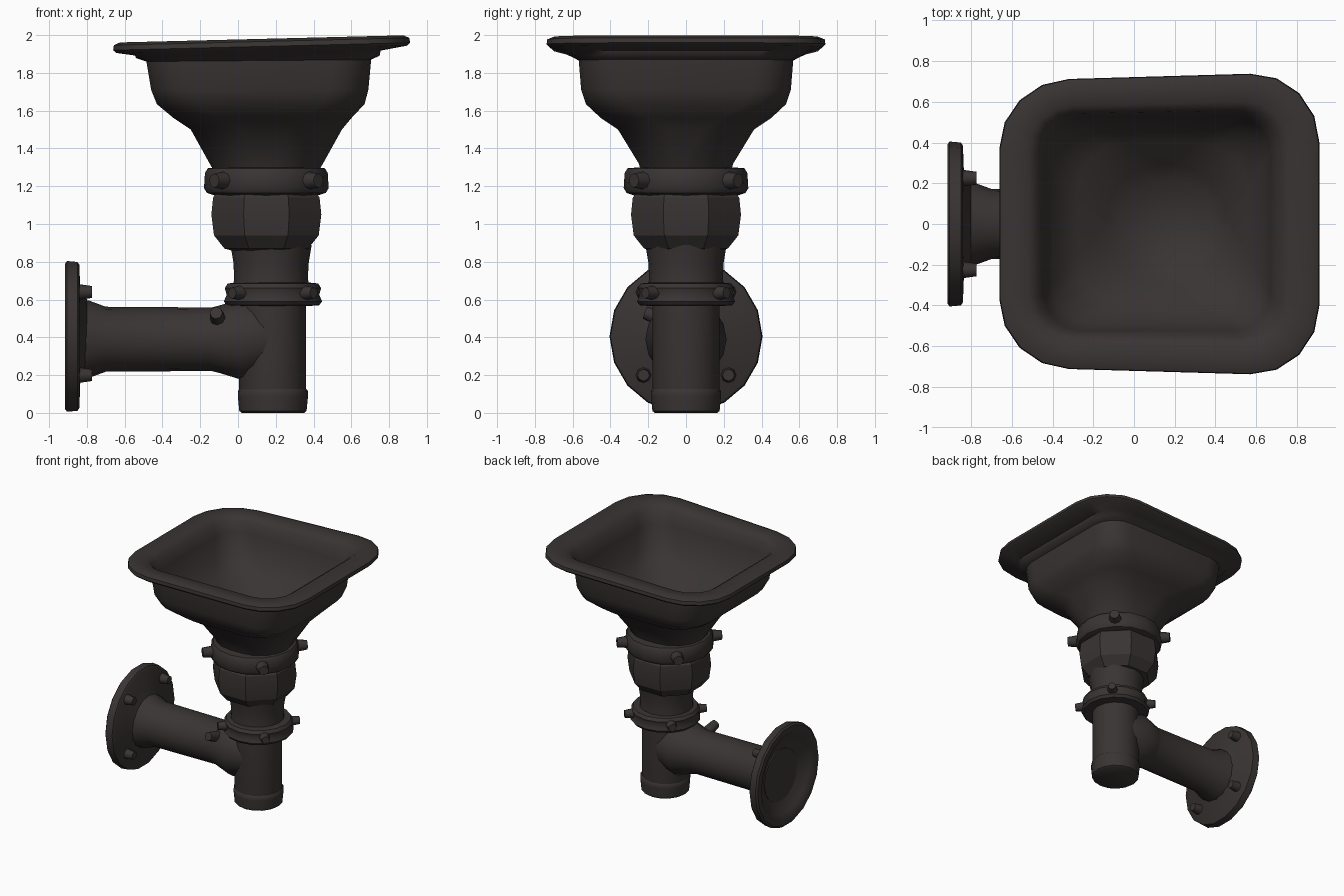
import bpy, bmesh, math
from mathutils import Matrix, Vector

if "Cube" in bpy.data.objects:
    bpy.data.objects.remove(bpy.data.objects["Cube"], do_unlink=True)

iron = bpy.data.materials.new("dark iron")
iron.use_nodes = True
colour = (0.042, 0.034, 0.034, 1)
iron.diffuse_color = colour
iron.node_tree.nodes["Principled BSDF"].inputs["Base Color"].default_value = colour


def finish(name, bm, angle=40):
    bmesh.ops.remove_doubles(bm, verts=bm.verts, dist=0.0005)
    bmesh.ops.recalc_face_normals(bm, faces=bm.faces)
    mesh = bpy.data.meshes.new(name)
    bm.to_mesh(mesh)
    bm.free()
    mesh.materials.append(iron)
    ob = bpy.data.objects.new(name, mesh)
    bpy.context.collection.objects.link(ob)
    bpy.ops.object.select_all(action='DESELECT')
    ob.select_set(True)
    bpy.context.view_layer.objects.active = ob
    bpy.ops.object.shade_smooth_by_angle(angle=math.radians(angle))
    return ob


def skin(name, rings, angle=40):
    """Join rings of points into a capped surface."""
    bm = bmesh.new()
    loops = [[bm.verts.new(p) for p in ring] for ring in rings]
    n = len(loops[0])
    for a, b in zip(loops, loops[1:]):
        for i in range(n):
            j = (i + 1) % n
            bm.faces.new((a[i], a[j], b[j], b[i]))
    bm.faces.new(loops[0])
    bm.faces.new(loops[-1])
    return finish(name, bm, angle)


def rounded_ring(cx, hx, hy, r, z, tilt=0.0, steps=4):
    """Rounded rectangle, a little wider towards +x and tilted up that way."""
    pts = []
    for q, (sx, sy) in enumerate([(1, 1), (-1, 1), (-1, -1), (1, -1)]):
        for s in range(steps + 1):
            a = math.pi / 2 * (q + s / steps)
            x = cx + sx * (hx - r) + r * math.cos(a)
            y = sy * (hy - r) + r * math.sin(a)
            y *= 1 + (1.6 * tilt) * (x - cx)
            pts.append((x, y, z + tilt * (x - cx)))
    return pts


def lathe(name, profile, centre, axis='Z', sides=16, turn=0.0, angle=40):
    """Revolve (radius, distance) pairs about an axis through centre."""
    rings = []
    for r, d in profile:
        ring = []
        for i in range(sides):
            a = 2 * math.pi * i / sides + turn
            u, v = r * math.cos(a), r * math.sin(a)
            p = (u, v, d) if axis == 'Z' else (d, u, v)
            ring.append(Vector(centre) + Vector(p))
        rings.append(ring)
    return skin(name, rings, angle)


def lug(name, place, direction, radius, length):
    """Rounded bolt head pointing along a direction."""
    bm = bmesh.new()
    bmesh.ops.create_cone(bm, cap_ends=True, segments=8, radius1=radius,
                          radius2=radius * 0.75, depth=length)
    turn = Vector(direction).to_track_quat('Z', 'Y').to_matrix().to_4x4()
    bm.transform(Matrix.Translation(place) @ turn)
    return finish(name, bm, 50)


# Square basin: outside, rolled rim, then inside
basin = [
    (0.15, 0.26, 0.23, 0.22, 1.25, 0), (0.15, 0.30, 0.25, 0.24, 1.32, 0),
    (0.15, 0.40, 0.36, 0.27, 1.50, 0), (0.13, 0.47, 0.45, 0.25, 1.56, 0),
    (0.12, 0.55, 0.53, 0.22, 1.635, 0), (0.115, 0.575, 0.555, 0.2, 1.71, 0),
    (0.11, 0.595, 0.565, 0.2, 1.865, 0.008), (0.105, 0.645, 0.60, 0.22, 1.885, 0.01),
    (0.105, 0.65, 0.64, 0.24, 1.905, 0.02), (0.125, 0.77, 0.71, 0.33, 1.925, 0.025),
    (0.125, 0.786, 0.725, 0.34, 1.94, 0.025), (0.125, 0.782, 0.722, 0.34, 1.966, 0.025),
    (0.125, 0.75, 0.69, 0.32, 1.98, 0.025), (0.12, 0.64, 0.59, 0.22, 1.975, 0.025),
    (0.115, 0.59, 0.55, 0.18, 1.94, 0.02), (0.115, 0.555, 0.525, 0.18, 1.85, 0),
    (0.12, 0.52, 0.49, 0.2, 1.69, 0), (0.14, 0.42, 0.40, 0.25, 1.59, 0),
    (0.16, 0.30, 0.29, 0.28, 1.50, 0), (0.17, 0.22, 0.22, 0.22, 1.42, 0),
]
skin("basin", [rounded_ring(*row) for row in basin], 50)

# Stack of fittings under the basin
lathe("upper_collar", [(0.27, 1.15), (0.315, 1.165), (0.33, 1.19), (0.325, 1.27),
                       (0.31, 1.295), (0.25, 1.30)], (0.15, 0, 0), sides=16)
lathe("hex_coupling", [(0.2, 0.86), (0.24, 0.87), (0.30, 0.94), (0.315, 1.05),
                       (0.305, 1.14), (0.28, 1.17)], (0.15, 0, 0),
      sides=8, turn=math.pi / 8, angle=30)
lathe("neck", [(0.205, 0.62), (0.195, 0.72), (0.20, 0.80), (0.215, 0.89)],
      (0.175, 0, 0))
lathe("lower_collar", [(0.18, 0.565), (0.245, 0.57), (0.26, 0.59), (0.245, 0.625),
                       (0.255, 0.66), (0.24, 0.685), (0.19, 0.69)], (0.185, 0, 0))
lathe("down_pipe", [(0.17, 0.05), (0.178, 0.10), (0.178, 0.60)], (0.183, 0, 0))
lathe("end_cap", [(0.165, 0.0), (0.178, 0.01), (0.186, 0.09), (0.186, 0.115),
                  (0.17, 0.135)], (0.185, 0, 0))

# Clamp lugs on the diagonals of both collars
for i in range(4):
    a = math.pi / 4 + i * math.pi / 2
    out = Vector((math.cos(a), math.sin(a), 0))
    lug(f"upper_collar_lug_{i + 1}", Vector((0.15, 0, 1.23)) + out * 0.345,
        out, 0.05, 0.09)
    lug(f"lower_collar_lug_{i + 1}", Vector((0.185, 0, 0.635)) + out * 0.27,
        out, 0.04, 0.07)

# Side branch with flared ends
lathe("side_pipe", [(0.21, -0.85), (0.205, -0.79), (0.172, -0.70), (0.168, -0.14),
                    (0.178, -0.10), (0.215, 0.02), (0.17, 0.17)], (0, 0, 0.39), 'X')
lug("branch_lug", (-0.11, -0.16, 0.51), (-0.1, -1, 0.35), 0.045, 0.12)

# Mounting flange, dished on its outer face
lathe("wall_flange", [(0.20, -0.80), (0.25, -0.835), (0.385, -0.84), (0.4, -0.85),
                      (0.405, -0.905), (0.39, -0.917), (0.34, -0.915), (0.31, -0.89),
                      (0.25, -0.86), (0.15, -0.82), (0.05, -0.80)],
      (0, 0, 0.405), 'X', sides=18)
for i, (sy, sz) in enumerate([(1, 1), (-1, 1), (-1, -1), (1, -1)]):
    lug(f"flange_bolt_{i + 1}", (-0.81, sy * 0.225, 0.42 + sz * 0.22),
        (1, 0, 0), 0.042, 0.075)
